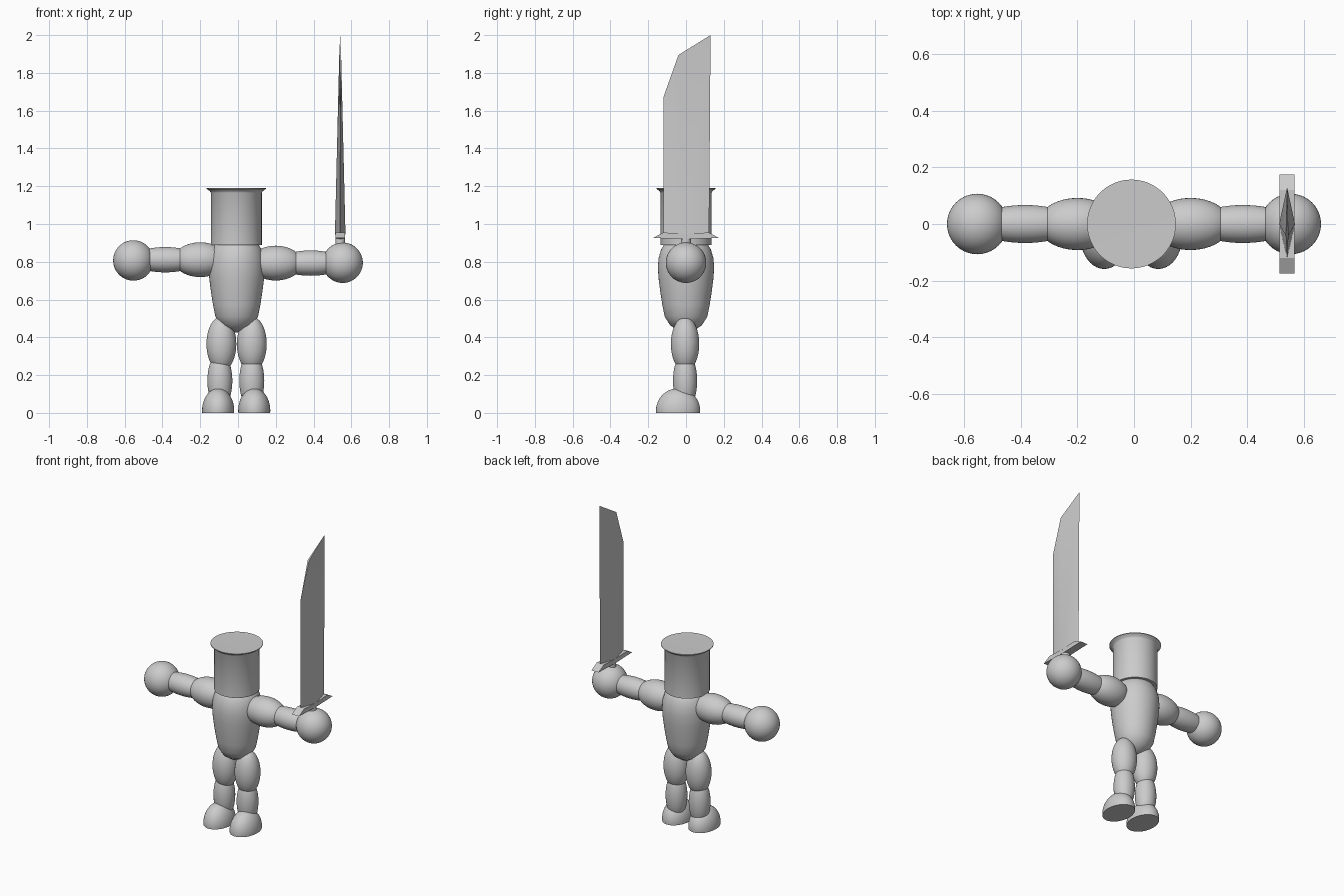
import bpy, bmesh, math
from mathutils import Matrix, Vector

if "Cube" in bpy.data.objects:
    bpy.data.objects.remove(bpy.data.objects["Cube"])

grey = bpy.data.materials.new("plain grey")
grey.diffuse_color = (0.6, 0.6, 0.6, 1)
grey.use_nodes = True
grey.node_tree.nodes["Principled BSDF"].inputs["Base Color"].default_value = grey.diffuse_color


def finish(name, bm, angle=40):
    bmesh.ops.recalc_face_normals(bm, faces=bm.faces)
    me = bpy.data.meshes.new(name)
    bm.to_mesh(me)
    bm.free()
    ob = bpy.data.objects.new(name, me)
    bpy.context.collection.objects.link(ob)
    me.materials.append(grey)
    bpy.ops.object.select_all(action='DESELECT')
    ob.select_set(True)
    bpy.context.view_layer.objects.active = ob
    bpy.ops.object.shade_smooth_by_angle(angle=math.radians(angle))
    return ob


def ellipsoid(name, centre, radii, axis='Z', floor=False):
    """Stretched sphere; floor=True cuts it flat at z = 0."""
    bm = bmesh.new()
    bmesh.ops.create_uvsphere(bm, u_segments=40, v_segments=24, radius=1)
    if axis == 'X':
        bmesh.ops.rotate(bm, verts=bm.verts, matrix=Matrix.Rotation(math.pi / 2, 3, 'Y'))
    bmesh.ops.scale(bm, verts=bm.verts, vec=radii)
    bmesh.ops.translate(bm, verts=bm.verts, vec=centre)
    if floor:
        geom = bm.verts[:] + bm.edges[:] + bm.faces[:]
        cut = bmesh.ops.bisect_plane(bm, geom=geom, plane_co=(0, 0, 0),
                                     plane_no=(0, 0, 1), clear_inner=True)
        rim = [e for e in cut['geom_cut'] if isinstance(e, bmesh.types.BMEdge)]
        bmesh.ops.contextual_create(bm, geom=rim)
    return finish(name, bm)


def lathe(name, profile, cx, steps=48):
    """Revolve (radius, z) points around a vertical axis at x = cx."""
    bm = bmesh.new()
    vs = [bm.verts.new((cx + r, 0, z)) for r, z in profile]
    es = [bm.edges.new(p) for p in zip(vs, vs[1:])]
    bmesh.ops.spin(bm, geom=vs + es, cent=(cx, 0, 0), axis=(0, 0, 1),
                   angle=math.tau, steps=steps)
    bmesh.ops.remove_doubles(bm, verts=bm.verts, dist=0.0005)
    return finish(name, bm)


# Head with flared rim
lathe("head", [(0, .89), (.135, .89), (.135, 1.165), (.14, 1.174),
               (.157, 1.186), (.157, 1.19), (0, 1.188)], -.009)

# Tapered torso
lathe("torso", [(0, .425), (.04, .435), (.085, .465), (.113, .51), (.125, .57),
                (.136, .64), (.145, .71), (.149, .77), (.145, .82),
                (.132, .865), (.11, .9), (.06, .93), (0, .94)], -.007)

# Arms: each side sits at a slightly different height
for side, s, z in (("left", -1, .811), ("right", 1, .793)):
    ellipsoid(side + "_upper_arm", (s * .2, 0, z), (.14, .092, .092), 'X')
    ellipsoid(side + "_forearm", (s * .385, 0, z), (.18, .067, .067), 'X')
    ellipsoid(side + "_hand", (s * .554, 0, z + (.002 if s > 0 else -.004)), (.107, .107, .107))

# Legs and flat-soled boots
for side, tx, sx, bx in (("left", -.088, -.096, -.105), ("right", .073, .073, .086)):
    ellipsoid(side + "_thigh", (tx, -.005, .365), (.079, .075, .145))
    ellipsoid(side + "_shin", (sx, -.005, .17), (.066, .064, .15))
    ellipsoid(side + "_boot", (bx, -.042, .012), (.085, .117, .118), floor=True)

# Sword blade: lens section tapering to a slanted tip
SX = .541
bm = bmesh.new()
P = lambda x, y, z: bm.verts.new((SX + x, y, z))
edge0, edge1 = P(0, -.12, .945), P(0, -.12, 1.67)
back0, tip = P(0, .122, .945), P(0, .13, 2.0)
ridge0, ridge1 = {}, {}
for s in (-1, 1):
    ridge0[s], ridge1[s] = P(s * .028, 0, .945), P(s * .005, -.04, 1.895)
    bm.faces.new((edge0, edge1, ridge1[s]))
    bm.faces.new((edge0, ridge1[s], ridge0[s]))
    bm.faces.new((ridge0[s], ridge1[s], tip, back0))
bm.faces.new((edge0, ridge0[1], back0, ridge0[-1]))
bm.faces.new((edge1, ridge1[1], ridge1[-1]))
bm.faces.new((tip, ridge1[1], ridge1[-1]))
finish("sword_blade", bm)

# Sword guard: thin swept bar
bm = bmesh.new()
outline = [(-.175, .926), (-.12, .955), (0, .948), (.12, .955), (.175, .926), (0, .92)]
face = bm.faces.new([bm.verts.new((SX - .026, y, z)) for y, z in outline])
ext = bmesh.ops.extrude_face_region(bm, geom=[face])
bmesh.ops.translate(bm, vec=(.052, 0, 0),
                    verts=[v for v in ext['geom'] if isinstance(v, bmesh.types.BMVert)])
finish("sword_guard", bm, 25)

# Sword grip, running into the hand
lathe("sword_grip", [(0, .8), (.026, .8), (.026, .93), (0, .93)], SX, 24)
